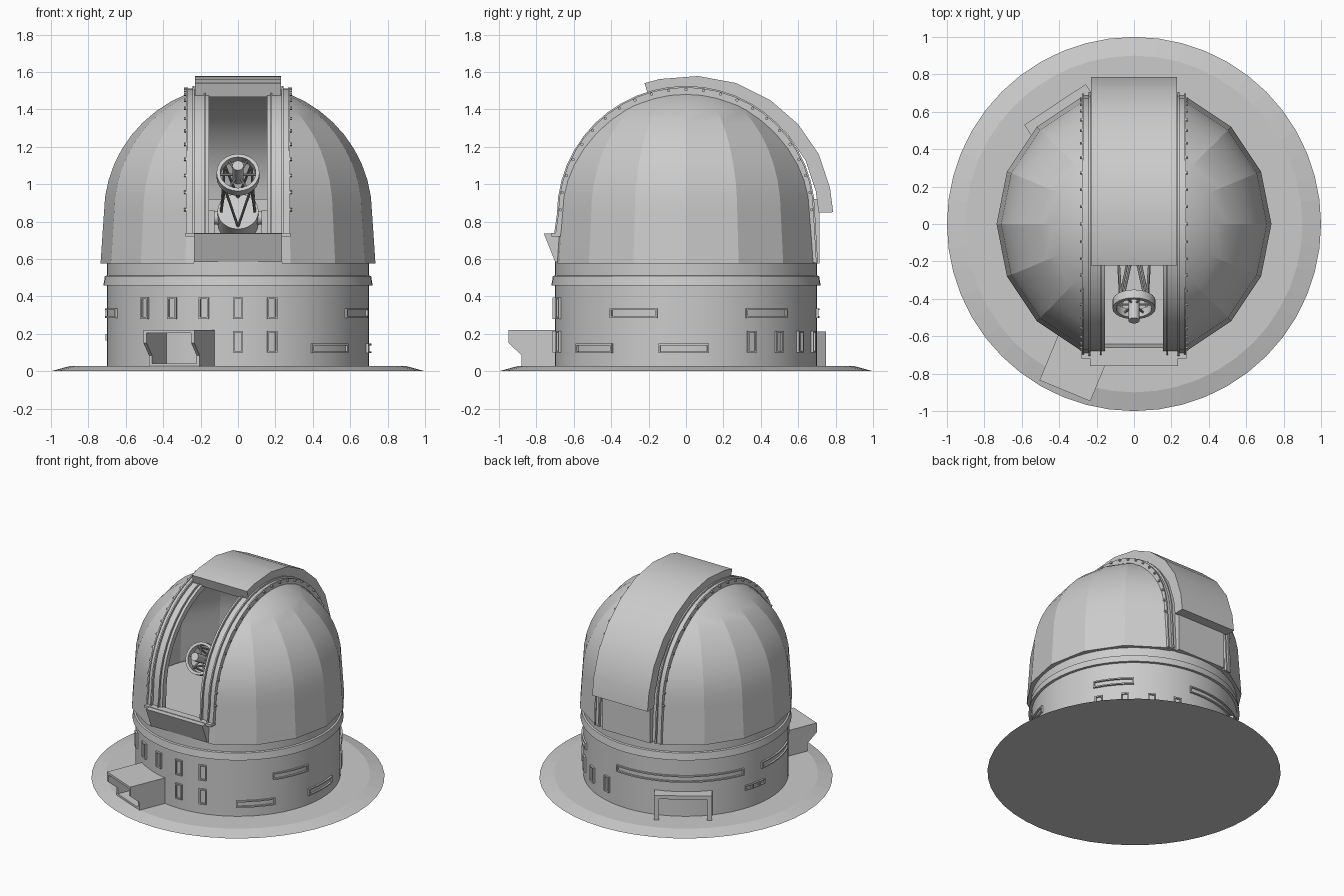
import bpy, bmesh, math
from math import sin, cos, pi, radians
from mathutils import Vector, Matrix

if "Cube" in bpy.data.objects:
    bpy.data.objects.remove(bpy.data.objects["Cube"])


def finish(name, bm, smooth=None, mirror=False):
    bmesh.ops.remove_doubles(bm, verts=bm.verts, dist=1e-5)
    bmesh.ops.recalc_face_normals(bm, faces=bm.faces)
    me = bpy.data.meshes.new(name)
    bm.to_mesh(me)
    bm.free()
    ob = bpy.data.objects.new(name, me)
    bpy.context.collection.objects.link(ob)
    if mirror:
        ob.modifiers.new("mirror", 'MIRROR')
    if smooth:
        bpy.ops.object.select_all(action='DESELECT')
        ob.select_set(True)
        bpy.context.view_layer.objects.active = ob
        bpy.ops.object.shade_smooth_by_angle(angle=radians(smooth))
    return ob


def lathe_bm(profile, segs):
    bm = bmesh.new()
    rings = [[bm.verts.new((r * cos(2 * pi * i / segs), r * sin(2 * pi * i / segs), z))
              for i in range(segs)] for r, z in profile]
    for a, b in zip(rings, rings[1:]):
        for i in range(segs):
            j = (i + 1) % segs
            bm.faces.new((a[i], a[j], b[j], b[i]))
    return bm


def strip(bm, outer, inner, x0, x1):
    # closed band in the yz plane, extruded along x
    rows = [[bm.verts.new((x, *p)) for x, p in ((x0, o), (x1, o), (x1, i), (x0, i))]
            for o, i in zip(outer, inner)]
    for a, b in zip(rows, rows[1:]):
        for k in range(4):
            bm.faces.new((a[k], a[(k + 1) % 4], b[(k + 1) % 4], b[k]))
    bm.faces.new(rows[0])
    bm.faces.new(rows[-1][::-1])


def arch(r, zf, zb, n=24):
    arc = [(-r * cos(pi * i / n), 0.84 + (r - 0.005) * sin(pi * i / n)) for i in range(n + 1)]
    return [(-r - 0.015, zf)] + arc + [(r + 0.015, zb)]


def box(bm, x0, x1, y0, y1, z0, z1, mat=Matrix()):
    m = mat @ Matrix.Translation(((x0 + x1) / 2, (y0 + y1) / 2, (z0 + z1) / 2)) \
        @ Matrix.Diagonal((x1 - x0, y1 - y0, z1 - z0, 1))
    bmesh.ops.create_cube(bm, size=1, matrix=m)


def rod(bm, a, b, r, segs=8):
    a, b = Vector(a), Vector(b)
    d = b - a
    m = Matrix.Translation((a + b) / 2) @ d.to_track_quat('Z', 'Y').to_matrix().to_4x4()
    bmesh.ops.create_cone(bm, cap_ends=True, segments=segs, radius1=r, radius2=r,
                          depth=d.length, matrix=m)


def polar_box(bm, a0, a1, r0, r1, z0, z1):
    n = max(1, round((a1 - a0) / 5))
    rows = []
    for i in range(n + 1):
        a = radians(a0 + (a1 - a0) * i / n)
        rows.append([bm.verts.new((r * cos(a), r * sin(a), z))
                     for r, z in ((r0, z0), (r1, z0), (r1, z1), (r0, z1))])
    for a, b in zip(rows, rows[1:]):
        for k in range(4):
            bm.faces.new((a[k], a[(k + 1) % 4], b[(k + 1) % 4], b[k]))
    bm.faces.new(rows[0])
    bm.faces.new(rows[-1][::-1])


def window(bm, a0, a1, z0, z1, t=0.009):
    da = math.degrees(t / 0.7)
    polar_box(bm, a0, a1, 0.69, 0.713, z0, z0 + t)
    polar_box(bm, a0, a1, 0.69, 0.713, z1 - t, z1)
    polar_box(bm, a0, a0 + da, 0.69, 0.713, z0 + t, z1 - t)
    polar_box(bm, a1 - da, a1, 0.69, 0.713, z0 + t, z1 - t)


# Ground plate and drum wall
finish("base_plate", lathe_bm([(0, 0), (1, 0), (0.9, 0.027), (0, 0.027)], 48))
finish("drum_wall", lathe_bm([(0.7, 0.02), (0.7, 0.457), (0.72, 0.457), (0.712, 0.508),
                              (0.7, 0.512), (0.7, 0.59), (0, 0.59)], 64), 25)

# Windows: tall ones, wide ones, small panes
bm = bmesh.new()
tall = [(-90 + d, 0.28) for d in (-45, -30, -15, 0, 15)] + [(-90, 0.1), (-75, 0.1)] \
    + [(a, 0.1) for a in (30, 45, 60, 75)]
for a, z in tall:
    window(bm, a - 2.2, a + 2.2, z, z + 0.115)
finish("tall_windows", bm)
bm = bmesh.new()
for a0, a1, z in ((-56, -34, 0.097), (-12, 10, 0.097), (-35, -12.5, 0.285), (27, 50, 0.285),
                  (83, 159, 0.285), (172, 203, 0.285)):
    window(bm, a0, a1, z, z + 0.05)
finish("wide_windows", bm, 20)
bm = bmesh.new()
for i in range(3):
    window(bm, 160 + 5 * i, 164.5 + 5 * i, 0.165, 0.2, 0.006)
finish("small_windows", bm)

# Front entrance canopy: local x runs across, -y runs outward
M = Matrix.Rotation(radians(-22.5), 4, 'Z')
bm = bmesh.new()
side = [(-0.62, 0.025), (-0.89, 0.025), (-0.89, 0.085), (-0.965, 0.15), (-0.965, 0.205), (-0.62, 0.205)]
for x in (-0.147, 0.129):
    vs = [[bm.verts.new((x + d, *p)) for p in side] for d in (0, 0.018)]
    bm.faces.new(vs[0])
    bm.faces.new(vs[1][::-1])
    for i in range(6):
        j = (i + 1) % 6
        bm.faces.new((vs[0][i], vs[0][j], vs[1][j], vs[1][i]))
box(bm, -0.147, 0.147, -0.965, -0.62, 0.203, 0.22)
box(bm, -0.13, 0.13, -0.89, -0.62, 0.025, 0.042)
bmesh.ops.transform(bm, matrix=M, verts=bm.verts)
finish("entrance_canopy", bm)

# Back portal
P = Matrix.Rotation(radians(123.5 + 90), 4, 'Z')
bm = bmesh.new()
for s in (-1, 1):
    x = sorted((s * 0.197, s * 0.165))
    box(bm, x[0], x[1], -0.766, -0.64, 0.025, 0.185, P)
box(bm, -0.197, 0.197, -0.766, -0.64, 0.185, 0.212, P)
finish("back_portal", bm)

# Sixteen-sided dome, split by the slot
prof = [(0.69, 0.575), (0.735, 0.575), (0.728, 0.68)]
prof += [(0.717 * cos(radians(7.5 * i)), 0.84 + 0.695 * sin(radians(7.5 * i))) for i in range(12)]
bm = lathe_bm(prof + [(0.001, 1.535)], 16)
bmesh.ops.bisect_plane(bm, geom=bm.verts[:] + bm.edges[:] + bm.faces[:],
                       plane_co=(0.235, 0, 0), plane_no=(1, 0, 0), clear_inner=True)
finish("dome_shell", bm, 14, True)

# Slot frame, raised rails and bolts
bm = bmesh.new()
strip(bm, arch(0.672, 0.6, 0.58), arch(0.63, 0.6, 0.58), 0.155, 0.235)
finish("slot_frame", bm, 20, True)
bm = bmesh.new()
for x0, x1, r in ((0.232, 0.242, 0.69), (0.268, 0.278, 0.683)):
    strip(bm, arch(r, 0.735, 0.58), arch(0.645, 0.735, 0.58), x0, x1)
strip(bm, arch(0.676, 0.735, 0.58), arch(0.645, 0.735, 0.58), 0.24, 0.27)
strip(bm, arch(0.685, 0.735, 0.58), arch(0.66, 0.735, 0.58), 0.175, 0.182)
finish("slot_rails", bm, 20, True)
bm = bmesh.new()
for i in range(23):
    a = radians(2 + 8 * i)
    y, z = -0.672 * cos(a), 0.84 + 0.667 * sin(a)
    rod(bm, (0.27, y, z), (0.29, y, z), 0.009, 6)
finish("rail_bolts", bm, None, True)

# Sloping front sill and rear panel
bm = bmesh.new()
strip(bm, [(-0.7, 0.585), (-0.76, 0.735)], [(-0.64, 0.585), (-0.66, 0.735)], -0.235, 0.235)
box(bm, -0.28, 0.28, -0.72, -0.67, 0.72, 0.738)
finish("front_sill", bm)
bm = bmesh.new()
box(bm, -0.2, 0.2, 0.675, 0.715, 0.577, 0.92)
finish("rear_panel", bm)

# Shutter pushed back over the dome
outer = [(-0.222, 1.54), (-0.14, 1.562), (0.065, 1.578), (0.27, 1.54), (0.45, 1.45),
         (0.6, 1.32), (0.71, 1.16), (0.77, 0.98), (0.787, 0.85)]
inner = []
for y, z in outer:
    v = Vector((y, z - 0.83))
    v *= 1 - 0.078 / v.length
    inner.append((v.x, v.y + 0.83))
bm = bmesh.new()
strip(bm, outer, inner, -0.23, 0.23)
finish("shutter", bm, 25)

# Telescope: local +z is the viewing axis, tilted towards the front
T = Matrix.Translation((0, -0.43, 1.05)) @ Matrix.Rotation(radians(60), 4, 'X')
bm = lathe_bm([(0.095, -0.025), (0.115, -0.025), (0.115, 0.025), (0.095, 0.025), (0.095, -0.025)], 24)
rod(bm, (0, 0, -0.05), (0, 0, 0.1), 0.03, 16)
for i in range(6):
    a = i * pi / 3
    rod(bm, (0, 0, 0), (0.1 * cos(a), 0.1 * sin(a), 0), 0.006)
bmesh.ops.transform(bm, matrix=T, verts=bm.verts)
finish("telescope_ring", bm, 30)
bm = bmesh.new()
for i in range(4):
    a = pi / 4 + i * pi / 2
    for s in (-1, 1):
        b = a + s * pi / 4
        rod(bm, (0.1 * cos(a), 0.1 * sin(a), -0.02), (0.09 * cos(b), 0.09 * sin(b), -0.4), 0.007)
rod(bm, (0, 0, -0.52), (0, 0, -0.39), 0.11, 24)
bmesh.ops.transform(bm, matrix=T, verts=bm.verts)
finish("telescope_truss", bm, 30)

# Telescope fork mount
bm = bmesh.new()
box(bm, 0.125, 0.17, -0.12, 0.05, 0.6, 0.86)
rod(bm, (0.09, -0.04, 0.82), (0.185, -0.04, 0.82), 0.035, 16)
box(bm, 0, 0.18, -0.15, 0.1, 0.58, 0.64)
finish("fork_mount", bm, 30, True)
